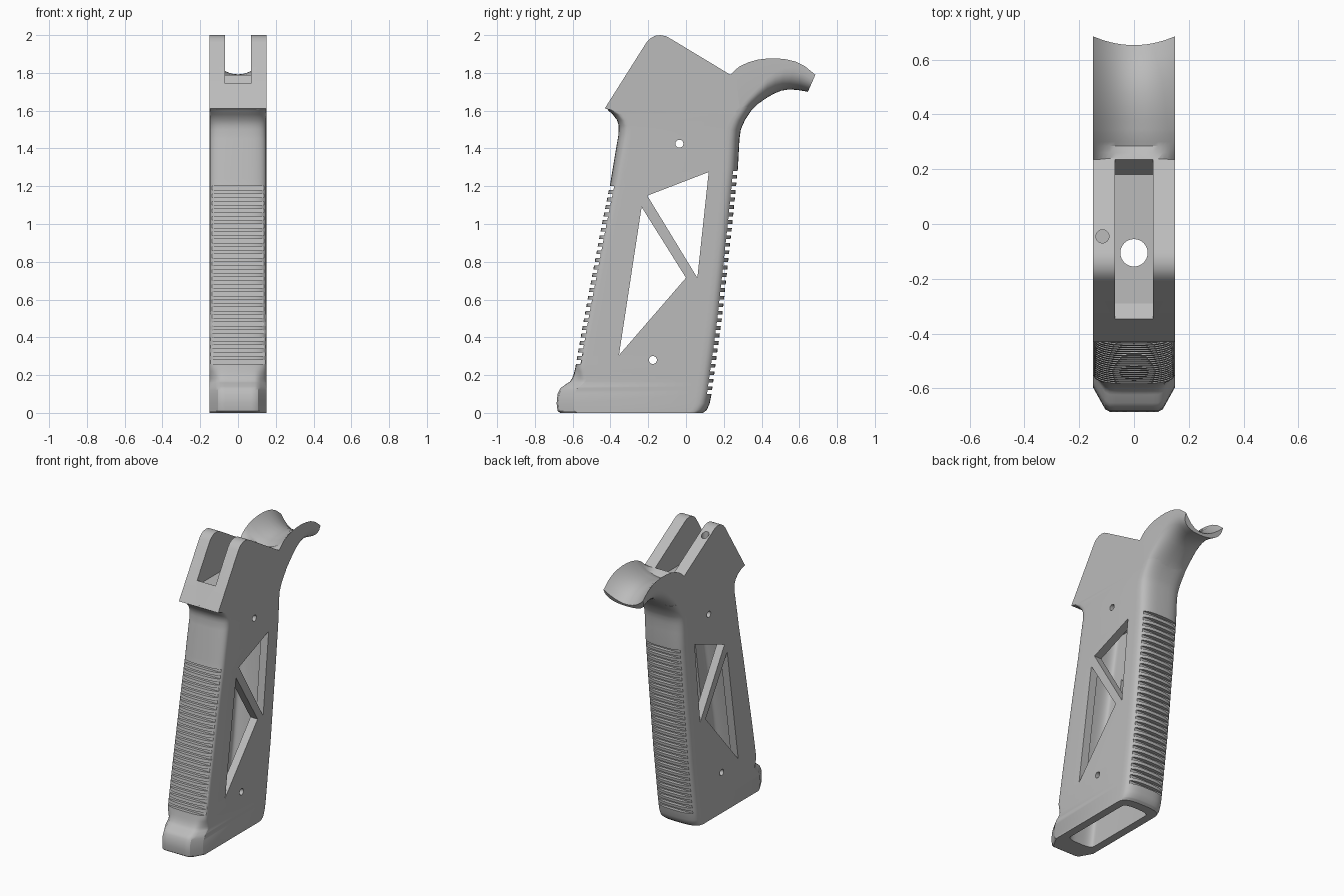
import bpy, bmesh, math
from mathutils import Matrix

if "Cube" in bpy.data.objects:
    bpy.data.objects.remove(bpy.data.objects["Cube"])

HALF = 0.15
grey = bpy.data.materials.new("matte grey")
grey.use_nodes = True
grey.diffuse_color = (0.5, 0.5, 0.5, 1)
grey.node_tree.nodes["Principled BSDF"].inputs["Base Color"].default_value = (0.5, 0.5, 0.5, 1)


def interp(table, u):
    for (u0, v0), (u1, v1) in zip(table, table[1:]):
        if u <= u1:
            return v0 + (v1 - v0) * max(0, (u - u0) / (u1 - u0))
    return table[-1][1]


def finish(name, bm):
    bmesh.ops.remove_doubles(bm, verts=bm.verts, dist=1e-5)
    bmesh.ops.recalc_face_normals(bm, faces=bm.faces)
    mesh = bpy.data.meshes.new(name)
    bm.to_mesh(mesh)
    bm.free()
    mesh.materials.append(grey)
    ob = bpy.data.objects.new(name, mesh)
    bpy.context.collection.objects.link(ob)
    return ob


def loft(name, rings):
    bm = bmesh.new()
    rows = [[bm.verts.new(p) for p in ring] for ring in rings]
    n = len(rows[0])
    for a, b in zip(rows, rows[1:]):
        for i in range(n):
            j = (i + 1) % n
            bm.faces.new((a[i], a[j], b[j], b[i]))
    bm.faces.new(rows[0][::-1])
    bm.faces.new(rows[-1])
    return finish(name, bm)


def prism(name, outline, half):
    return loft(name, [[(x, y, z) for y, z in outline] for x in (-half, half)])


def rod(name, centre, radius, depth, axis):
    bm = bmesh.new()
    turn = Matrix.Rotation(math.pi / 2, 4, 'Y') if axis == 'X' else Matrix()
    bmesh.ops.create_cone(bm, cap_ends=True, segments=32, radius1=radius, radius2=radius,
                          depth=depth, matrix=Matrix.Translation(centre) @ turn)
    return finish(name, bm)


def arc(n=3.0, steps=20):
    """Rounded-square quarter pair: (position -1..1, setback 0..1)."""
    for i in range(steps + 1):
        t = math.pi * (i / steps - 0.5)
        s, c = math.sin(t), max(0.0, math.cos(t))
        if i in (0, steps):
            c = 0.0
        yield math.copysign(abs(s) ** (2 / n), s), 1 - c ** (2 / n)


def section(z, f, b, half, rf, rb, df=0, db=0, toe=0):
    ring = []
    for u, d in arc():
        bevel = max(0, abs(u) * 3 - 2)
        ring.append((u * half, f + max(rf * (d + (bevel - d) * toe), df), z))
    for u, d in arc():
        ring.append((-u * half, b - max(rb * d, db), z))
    return ring


# Grip outline, height against depth
FRONT = [(0, -.665), (.01, -.68), (.05, -.685), (.1, -.68), (.13, -.665), (.15, -.64), (.165, -.615),
         (.19, -.598), (.24, -.586), (.5, -.54), (1.0, -.445), (1.22, -.4), (1.4, -.37), (1.47, -.358),
         (1.52, -.356), (1.55, -.365), (1.58, -.388), (1.6, -.41), (1.62, -.425)]
BACK = [(0, .09), (.015, .11), (.05, .125), (.1, .135), (.5, .19), (1.0, .245), (1.3, .275),
        (1.45, .283), (1.5, .29), (1.55, .312), (1.6, .345), (1.62, .36)]
FRONT_ROUND = [(0, .09), (.15, .09), (.24, .05), (1.3, .06), (1.5, .07), (1.58, .05), (1.62, .01)]
TOE = [(.14, 1), (.24, 0)]

# Stations, doubled at every groove edge
stations = [(z, 0, 0) for z, _ in FRONT + BACK + FRONT_ROUND]
GROOVE = 0.024
grooves = [.1 + .04 * k for k in range(30)]
for z in grooves:
    front = GROOVE if .255 < z < 1.21 else 0
    stations = [s for s in stations if not z - .001 < s[0] < z + .021]
    stations += [(z, 0, 0), (z + 1e-7, front, GROOVE), (z + .02, front, GROOVE), (z + .02 + 1e-7, 0, 0)]
stations = sorted(set(stations))
body = loft("grip_body", [
    section(z, interp(FRONT, z), interp(BACK, z), HALF, interp(FRONT_ROUND, z), .08, df, db, interp(TOE, z))
    for z, df, db in stations])

# Upper mounting head
head = prism("mounting_head", [(-.43, 1.612), (-.21, 1.96), (-.19, 1.982), (-.165, 1.996), (-.135, 2.0),
                               (-.105, 1.994), (-.08, 1.98), (.235, 1.79), (.262, 1.774),
                               (.262, 1.58), (-.3, 1.58)], HALF)

# Curved rear tail with a scooped top
TOP = [(.235, 1.79), (.26, 1.815), (.285, 1.835), (.33, 1.856), (.38, 1.87), (.43, 1.876), (.48, 1.877),
       (.53, 1.872), (.58, 1.86), (.63, 1.835), (.685, 1.79)]
UNDER = [(.235, 1.5), (.26, 1.51), (.3, 1.55), (.345, 1.6), (.38, 1.635), (.43, 1.67), (.48, 1.692),
         (.53, 1.706), (.58, 1.712), (.63, 1.71), (.685, 1.7)]
SCOOP = [(.235, 0.004), (.285, .075), (.36, .085), (.6, .085), (.685, .074)]
LEAN = [(.45, 0), (.685, .44)]
tail_rings = []
for y in sorted({y for y, _ in TOP + UNDER}):
    top, low = interp(TOP, y), interp(UNDER, y)
    lift = interp([(.38, .085), (.685, top - low - .012)], y)
    ring = [(u * HALF, top - interp(SCOOP, y) * (1 - u * u)) for u, _ in arc(2.0)]
    ring += [(-u * HALF, low + lift * d) for u, d in arc(2.4)]
    tail_rings.append([(x, y + (z - top) * interp(LEAN, y), z) for x, z in ring])
tail = loft("rear_tail", tail_rings)


def combine(tool, operation):
    mod = body.modifiers.new(operation.lower(), 'BOOLEAN')
    mod.operation, mod.object, mod.solver = operation, tool, 'EXACT'
    with bpy.context.temp_override(object=body, active_object=body):
        bpy.ops.object.modifier_apply(modifier=mod.name)
    bpy.data.objects.remove(tool)


for part in (head, tail):
    combine(part, 'UNION')

# Hollow core open at the base
core = [(-.05, -.54, .02), (.5, -.455, .11), (1.0, -.36, .165), (1.4, -.285, .195)]
combine(loft("core", [section(z, f, b, .095, .04, .04) for z, f, b in core]), 'DIFFERENCE')

# Top slot, triangular side windows, pin holes and bolt holes
combine(prism("slot", [(-.6, 1.745), (-.345, 1.745), (-.29, 1.71), (.18, 1.71), (.235, 1.79),
                       (.235, 2.2), (-.6, 2.2)], .07), 'DIFFERENCE')
for window in ([(-.235, 1.09), (0, .715), (-.355, .305)], [(-.205, 1.15), (.12, 1.275), (.06, .715)]):
    combine(prism("window", window, .3), 'DIFFERENCE')
for y, z in ((-.035, 1.425), (-.175, .28)):
    combine(rod("pin_hole", (0, y, z), .021, .6, 'X'), 'DIFFERENCE')
combine(rod("bolt_hole", (0, -.105, 1.55), .05, .5, 'Z'), 'DIFFERENCE')
combine(rod("spring_hole", (-.115, -.045, 1.85), .024, .5, 'Z'), 'DIFFERENCE')

# Smooth shading with sharp edges kept
bpy.ops.object.select_all(action='DESELECT')
body.select_set(True)
bpy.context.view_layer.objects.active = body
bpy.ops.object.shade_smooth_by_angle(angle=math.radians(30))
